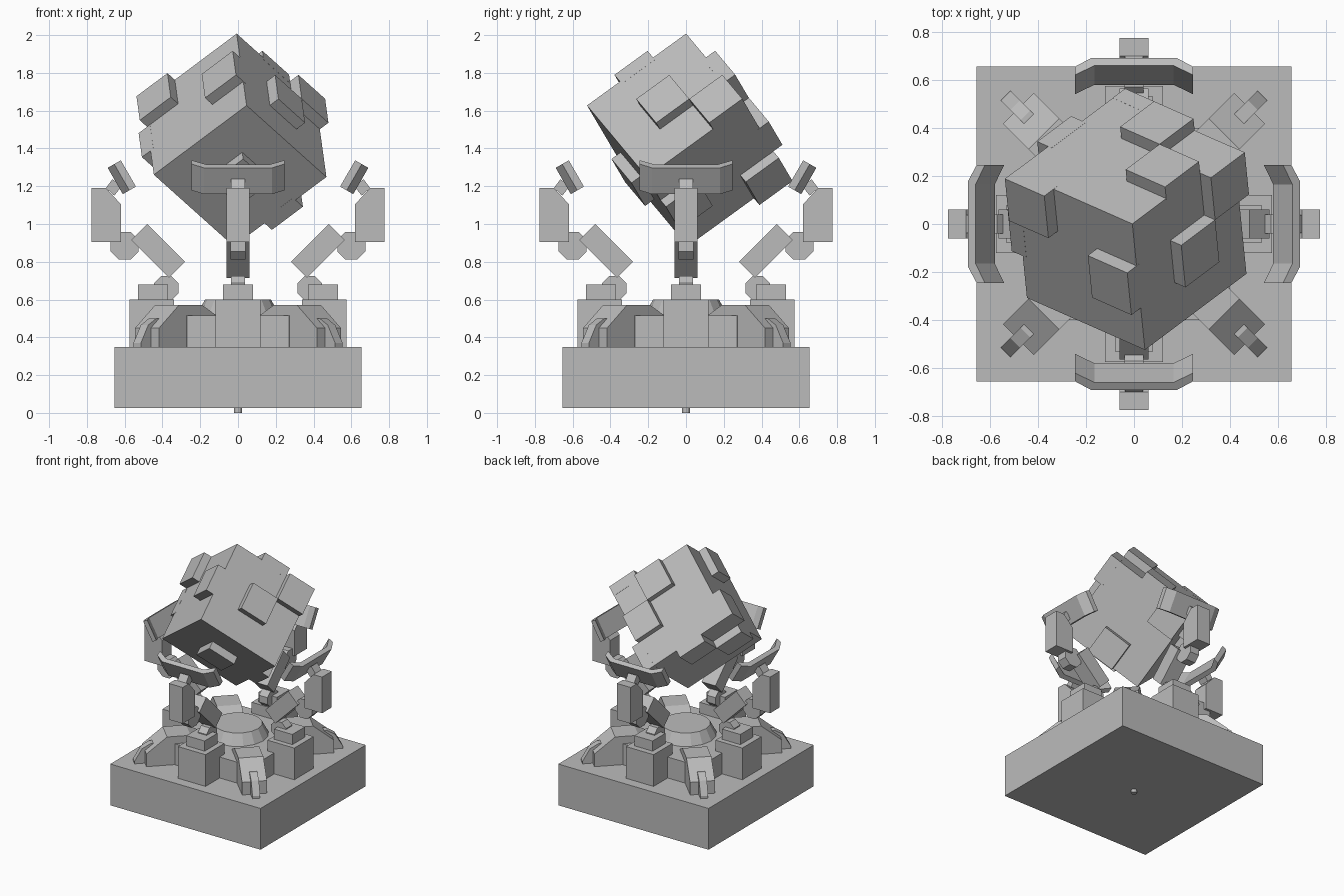
import bpy, bmesh, math
from mathutils import Matrix, Vector

if "Cube" in bpy.data.objects:
    bpy.data.objects.remove(bpy.data.objects["Cube"])

grey = bpy.data.materials.new("plain grey")
grey.diffuse_color = (0.5, 0.5, 0.5, 1)
grey.use_nodes = True
grey.node_tree.nodes["Principled BSDF"].inputs["Base Color"].default_value = grey.diffuse_color


def finish(name, bm, matrix=None):
    bmesh.ops.recalc_face_normals(bm, faces=bm.faces)
    if matrix:
        bm.transform(matrix)
    mesh = bpy.data.meshes.new(name)
    bm.to_mesh(mesh)
    bm.free()
    mesh.materials.append(grey)
    ob = bpy.data.objects.new(name, mesh)
    bpy.context.collection.objects.link(ob)
    return ob


def box(name, lo, hi, matrix=None):
    bm = bmesh.new()
    bmesh.ops.create_cube(bm, size=1)
    for v in bm.verts:
        v.co = Vector([lo[i] + (v.co[i] + 0.5) * (hi[i] - lo[i]) for i in range(3)])
    return finish(name, bm, matrix)


def cone(name, r1, r2, z0, z1, sides):
    bm = bmesh.new()
    bmesh.ops.create_cone(bm, cap_ends=True, segments=sides, radius1=r1,
                          radius2=r2, depth=z1 - z0)
    return finish(name, bm, Matrix.Translation((0, 0, (z0 + z1) / 2)))


def prism(name, points, start, end, matrix=None):
    """Extrude a closed 3D outline that starts at offset start and ends at offset end."""
    bm = bmesh.new()
    a, b = Vector(start), Vector(end)
    face = bm.faces.new([bm.verts.new(Vector(p) + a) for p in points])
    new = bmesh.ops.extrude_face_region(bm, geom=[face])["geom"]
    bmesh.ops.translate(bm, vec=b - a,
                        verts=[g for g in new if isinstance(g, bmesh.types.BMVert)])
    return finish(name, bm, matrix)


def side_profile(name, rz, half, matrix):
    """Profile in the radial/height plane, given a thickness sideways."""
    return prism(name, [(r, 0, z) for r, z in rz], (0, -half, 0), (0, half, 0), matrix)


def octagon(r, z, radius):
    return [(r + radius * math.cos(math.radians(22.5 + 45 * i)),
             z + radius * math.sin(math.radians(22.5 + 45 * i))) for i in range(8)]


# Plinth, bottom pin and central pedestal
box("base_block", (-0.655, -0.655, 0.025), (0.655, 0.655, 0.35))
cone("bottom_pin", 0.02, 0.02, 0, 0.03, 12)
plate = [(-0.27, -0.4), (0.27, -0.4), (0.4, -0.27), (0.4, 0.27),
         (0.27, 0.4), (-0.27, 0.4), (-0.4, 0.27), (-0.4, -0.27)]
prism("pedestal_plate", [(x, y, 0) for x, y in plate], (0, 0, 0.35), (0, 0, 0.515))
cone("pedestal_cone", 0.22, 0.175, 0.515, 0.6, 16)

for i in range(4):
    # Robot arm on each side
    turn = Matrix.Rotation(i * math.pi / 2, 4, "Z")
    box("arm_mount", (0.34, -0.12, 0.35), (0.575, 0.12, 0.6), turn)
    box("arm_mount_cap", (0.37, -0.08, 0.6), (0.53, 0.08, 0.68), turn)
    side_profile("lower_joint", octagon(0.38, 0.66, 0.07), 0.037, turn)
    side_profile("lower_arm", [(0.28, 0.8), (0.365, 0.715), (0.565, 0.915), (0.48, 1.0)],
                 0.06, turn)
    side_profile("elbow_joint", octagon(0.6, 0.885, 0.08), 0.04, turn)
    side_profile("forearm", [(0.62, 0.905), (0.775, 0.905), (0.775, 1.19),
                             (0.7, 1.19), (0.62, 1.105)], 0.06, turn)
    side_profile("wrist", [(0.655, 1.15), (0.7, 1.19), (0.665, 1.237), (0.615, 1.2)],
                 0.038, turn)
    # Bent gripper plate, tilted outward at the top
    inward, up = Vector((-0.87, 0, 0.5)), Vector((0.5, 0, 0.87))
    outline = [(-0.18, 0), (0.18, 0), (0.245, 0.04), (0.245, 0.08),
               (0.165, 0.035), (-0.165, 0.035), (-0.245, 0.08), (-0.245, 0.04)]
    prism("gripper", [Vector((0.61, y, 1.158)) + inward * n for y, n in outline],
          (0, 0, 0), up * 0.16, turn)

    # Buttress and toe on each corner
    corner = Matrix.Rotation(math.pi / 4 + i * math.pi / 2, 4, "Z")
    side_profile("corner_buttress", [(0.25, 0.35), (0.68, 0.35), (0.68, 0.45),
                                     (0.53, 0.572), (0.36, 0.572), (0.25, 0.515)],
                 0.09, corner)
    side_profile("corner_toe", [(0.59, 0.35), (0.755, 0.35), (0.755, 0.37),
                                (0.7, 0.465), (0.64, 0.5), (0.59, 0.5)], 0.028, corner)

# Tilted cube: square up its three edge directions
ec = Vector((-0.08, 0.80, 0.58)).normalized()
eb = Vector((0.64, 0.52, -0.55))
eb = (eb - ec * eb.dot(ec)).normalized()
ea = ec.cross(eb)
tilt = Matrix((eb, ea, ec)).transposed().to_4x4()
tilt.translation = (-0.015, 0.005, 1.445)
S, CELL, RISE = 0.325, 0.217, 0.06
box("tilted_cube", (-S,) * 3, (S,) * 3, tilt)

# Raised panels: (axis, sign) -> cells on the two remaining axes in order
panels = {(0, -1): [(-1, 0), (1, 1)], (0, 1): [(1, 1), (0, -1)],
          (1, -1): [(0, 0), (1, 1)], (1, 1): [(-1, 0), (0, 1)],
          (2, -1): [(0, 0)], (2, 1): [(0, -1), (1, 0)]}
for (axis, sign), cells in panels.items():
    for cell in cells:
        centre = [c * CELL for c in cell]
        centre.insert(axis, sign * (S + RISE / 2 - 0.01))
        half = [CELL / 2, CELL / 2]
        half.insert(axis, RISE / 2 + 0.01)
        box("raised_panel", [c - h for c, h in zip(centre, half)],
            [c + h for c, h in zip(centre, half)], tilt)
